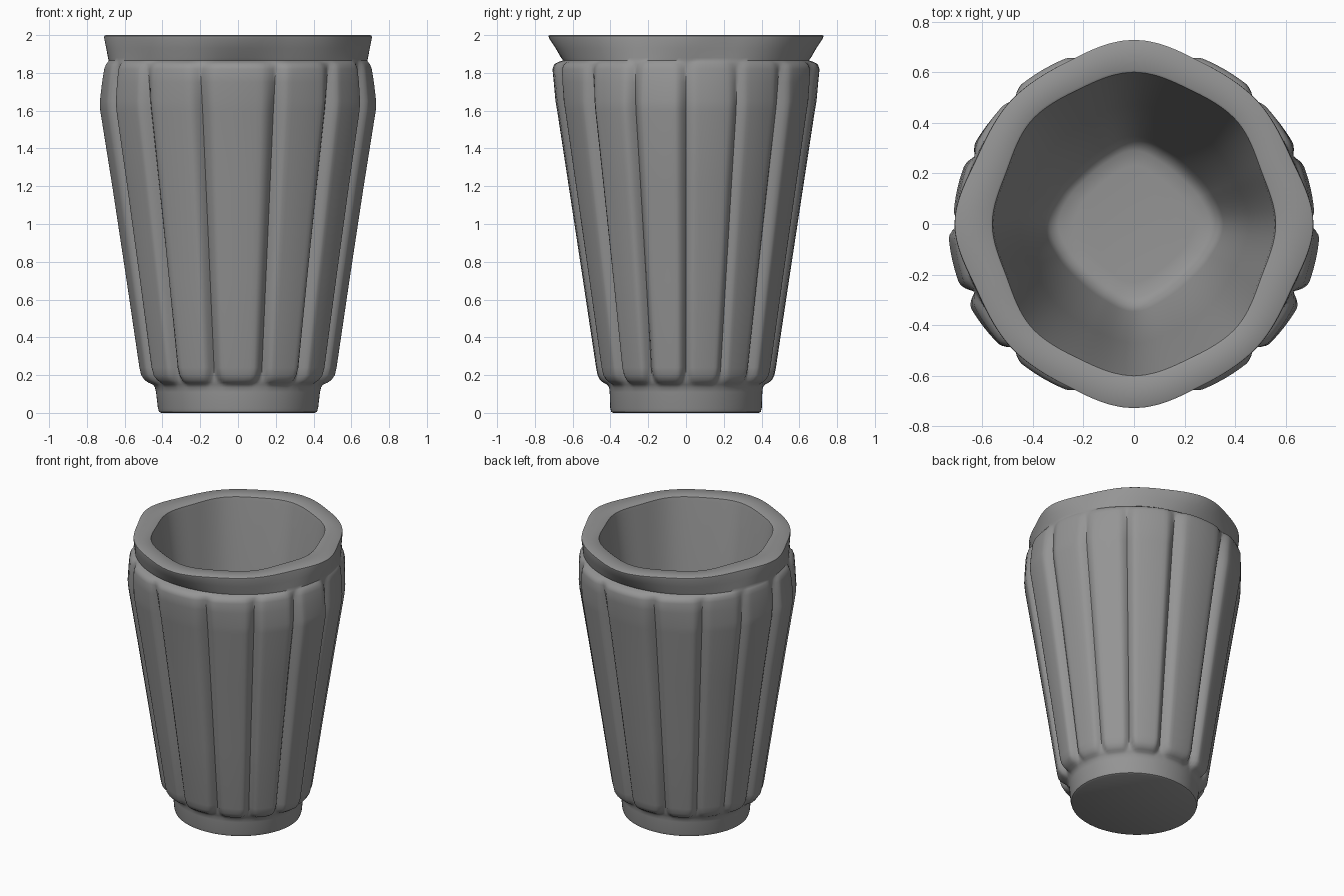
import bpy, bmesh, math

cube = bpy.data.objects.get("Cube")
if cube:
    bpy.data.objects.remove(cube, do_unlink=True)

# One grey for the whole cup
grey = bpy.data.materials.new("warm_grey")
grey.use_nodes = True
colour = (0.3, 0.3, 0.3, 1)
grey.diffuse_color = colour
grey.node_tree.nodes["Principled BSDF"].inputs["Base Color"].default_value = colour


def oval(rx, ry):
    """Radii at five even angles from the side (0) to the front (90)."""
    return [rx + (ry - rx) * math.sin(math.radians(22.5 * i)) ** 2 for i in range(5)]


def scaled(radii, f):
    return [r * f for r in radii]


def radius_at(radii, angle):
    """Smooth radius at any angle, mirrored into one quadrant."""
    a = abs((angle + 90) % 180 - 90) / 22.5
    i = min(int(a), 3)
    t = a - i
    get = lambda k: radii[abs(k) if k <= 4 else 8 - k]
    p0, p1, p2, p3 = (get(i + k) for k in (-1, 0, 1, 2))
    return p1 + 0.5 * t * (p2 - p0 + t * (2 * p0 - 5 * p1 + 4 * p2 - p3
                                          + t * (3 * (p1 - p2) + p3 - p0)))


def rib_height(t, inset):
    """Flat-topped rib cross-section with rounded shoulders."""
    u = (min(t, 1 - t) - inset) / 0.2
    return math.sin(math.pi / 2 * max(0, min(1, u)))


# Rib layout: grooves between fourteen ribs, wide ones at front and back
quarter = [0, 23, 46, 73]
grooves = quarter + [180 - a for a in quarter[:0:-1]]
grooves += [a + 180 for a in grooves] + [360]
steps = [0, 0.04, 0.09, 0.15, 0.2, 0.27, 0.38, 0.5, 0.62, 0.73, 0.8, 0.85, 0.91, 0.96]
columns = []
for a, b in zip(grooves, grooves[1:]):
    mid = (a + b) / 2
    strength = 0.55 if 0 < mid < 46 or 134 < mid < 180 else 1
    columns += [(a + (b - a) * t, t, strength) for t in steps]

# Outlines of the lip, the mouth and the inside floor
lip = [0.71, 0.675, 0.69, 0.695, 0.73]
mouth = [0.56, 0.545, 0.575, 0.575, 0.60]
floor = [0.34, 0.315, 0.295, 0.305, 0.33]


def mix(a, b, f):
    return [p + (q - p) * f for p, q in zip(a, b)]


neck = oval(0.685, 0.65)

# Rows run up the outside, over the lip and down the inside:
# height, outline, rib depth, rib end narrowing
rows = [
    (0.0, oval(0.405, 0.385), 0, 0),
    (0.006, oval(0.418, 0.396), 0, 0),
    (0.025, oval(0.424, 0.401), 0, 0),
    (0.11, oval(0.434, 0.404), 0, 0),
    (0.135, oval(0.44, 0.407), 0, 0),
    (0.15, oval(0.45, 0.412), 0.006, 0.16),
    (0.16, oval(0.457, 0.416), 0.022, 0.12),
    (0.175, oval(0.463, 0.42), 0.036, 0.07),
    (0.2, oval(0.472, 0.424), 0.044, 0.03),
    (0.24, oval(0.478, 0.43), 0.046, 0),
    (0.7, oval(0.546, 0.499), 0.046, 0),
    (1.2, oval(0.622, 0.575), 0.046, 0),
    (1.6, oval(0.686, 0.636), 0.046, 0),
    (1.65, oval(0.689, 0.646), 0.045, 0),
    (1.75, oval(0.688, 0.666), 0.034, 0.0),
    (1.82, oval(0.686, 0.682), 0.025, 0.02),
    (1.845, oval(0.685, 0.68), 0.018, 0.06),
    (1.858, oval(0.685, 0.668), 0.008, 0.1),
    (1.866, neck, 0, 0),
    (1.88, mix(neck, lip, 0.14), 0, 0),
    (1.93, mix(neck, lip, 0.5), 0, 0),
    (1.985, mix(neck, lip, 0.95), 0, 0),
    (1.996, scaled(lip, 0.997), 0, 0),
    (2.0, scaled(lip, 0.988), 0, 0),
    (2.0, scaled(mouth, 1.015), 0, 0),
    (1.995, mouth, 0, 0),
    (1.97, scaled(mouth, 0.99), 0, 0),
    (1.1, mix(mouth, floor, 0.48), 0, 0),
    (0.27, mix(mouth, floor, 0.94), 0, 0),
    (0.22, scaled(floor, 0.98), 0, 0),
    (0.2, scaled(floor, 0.88), 0, 0),
    (0.195, scaled(floor, 0.7), 0, 0),
]

# Cup body
bm = bmesh.new()
rings = []
for z, outline, depth, inset in rows:
    ring = []
    for angle, t, strength in columns:
        r = radius_at(outline, angle) + depth * strength * rib_height(t, inset)
        a = math.radians(angle)
        ring.append(bm.verts.new((r * math.cos(a), r * math.sin(a), z)))
    rings.append(ring)
n = len(columns)
for low, high in zip(rings, rings[1:]):
    for i in range(n):
        j = (i + 1) % n
        bm.faces.new((low[i], low[j], high[j], high[i]))
bm.faces.new(rings[0][::-1])
bm.faces.new(rings[-1])

mesh = bpy.data.meshes.new("fluted_cup")
bm.to_mesh(mesh)
bm.free()
mesh.materials.append(grey)
cup = bpy.data.objects.new("fluted_cup", mesh)
bpy.context.scene.collection.objects.link(cup)
bpy.ops.object.select_all(action="DESELECT")
cup.select_set(True)
bpy.context.view_layer.objects.active = cup
bpy.ops.object.shade_smooth_by_angle(angle=math.radians(40))
